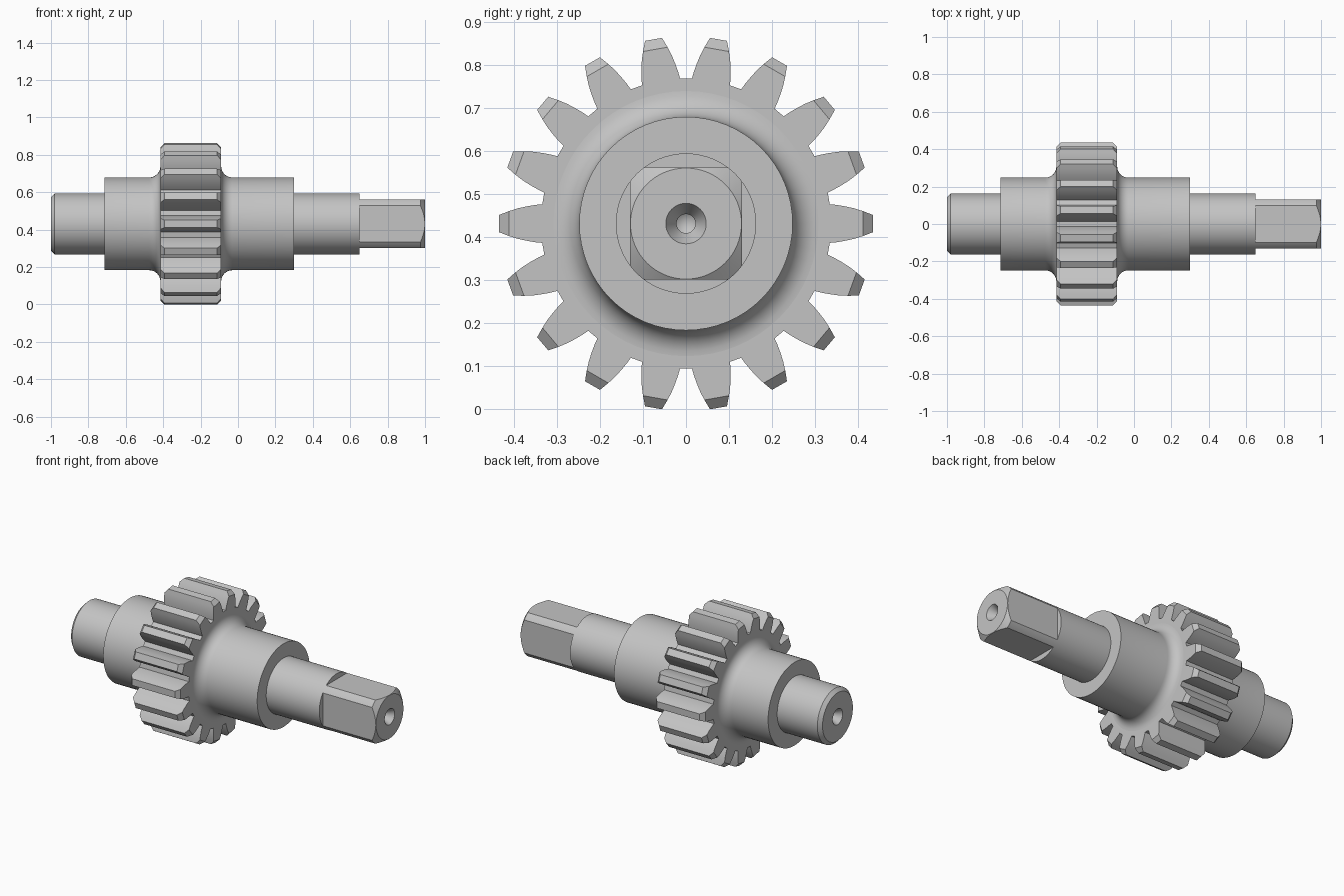
import bpy, bmesh, math
from mathutils import Vector

if "Cube" in bpy.data.objects:
    bpy.data.objects.remove(bpy.data.objects["Cube"])

AXIS_Z = 0.431       # height of the shaft axis
SEGMENTS = 64
SHAFT_R, HUB_R = 0.163, 0.248
GEAR_L, GEAR_R = -0.415, -0.09

steel = bpy.data.materials.new("steel grey")
steel.use_nodes = True
steel.diffuse_color = (0.55, 0.55, 0.55, 1)
steel.node_tree.nodes["Principled BSDF"].inputs["Base Color"].default_value = (0.55, 0.55, 0.55, 1)


def finish(bm, name):
    bmesh.ops.remove_doubles(bm, verts=bm.verts, dist=1e-5)
    bmesh.ops.recalc_face_normals(bm, faces=bm.faces)
    mesh = bpy.data.meshes.new(name)
    bm.to_mesh(mesh)
    bm.free()
    obj = bpy.data.objects.new(name, mesh)
    obj.location.z = AXIS_Z
    mesh.materials.append(steel)
    bpy.context.collection.objects.link(obj)
    bpy.ops.object.select_all(action='DESELECT')
    obj.select_set(True)
    bpy.context.view_layer.objects.active = obj
    bpy.ops.object.shade_smooth_by_angle(angle=math.radians(25))
    return obj


def lathe(profile):
    """Revolve (x, radius) points about the x axis."""
    bm = bmesh.new()
    verts = [bm.verts.new((x, 0, r)) for x, r in profile]
    edges = [bm.edges.new(pair) for pair in zip(verts, verts[1:])]
    bmesh.ops.spin(bm, geom=verts + edges, cent=(0, 0, 0), axis=(1, 0, 0),
                   angle=math.tau, steps=SEGMENTS, use_merge=True)
    bmesh.ops.remove_doubles(bm, verts=bm.verts, dist=1e-5)
    return bm


def centre_hole(end, inward):
    """Countersunk centre drilling, from the bottom out to the end face."""
    return [(end + inward * d, r) for d, r in
            ((0.13, 0), (0.115, 0.022), (0.045, 0.022), (0, 0.047))]


def fillet(face, side, radius=0.06, steps=8):
    """Hub-to-gear fillet, from the hub up to the gear face."""
    arc = []
    for i in range(steps + 1):
        a = math.pi / 2 * i / steps
        arc.append((face + side * radius * (1 - math.sin(a)),
                    HUB_R + radius * (1 - math.cos(a))))
    return arc


# Stepped shaft with hub and fillets
profile = centre_hole(-1, 1)
profile += [(-1, 0.143), (-0.98, SHAFT_R), (-0.715, SHAFT_R), (-0.715, HUB_R)]
profile += fillet(GEAR_L, -1) + fillet(GEAR_R, 1)[::-1]
profile += [(0.3, HUB_R), (0.3, SHAFT_R), (0.65, SHAFT_R), (0.65, 0)]
finish(lathe(profile), "stepped_shaft")

# Square drive end: a chamfered cylinder trimmed by four flats
bm = lathe([(0.64, 0), (0.64, SHAFT_R), (0.975, SHAFT_R), (1, 0.129)]
           + centre_hole(1, -1)[::-1])
for n in ((0, 1, 0), (0, -1, 0), (0, 0, 1), (0, 0, -1)):
    cut = bmesh.ops.bisect_plane(bm, geom=bm.verts[:] + bm.edges[:] + bm.faces[:],
                                 plane_co=Vector(n) * 0.13, plane_no=n, clear_outer=True)
    rim = [e for e in cut["geom_cut"] if isinstance(e, bmesh.types.BMEdge)]
    bmesh.ops.edgeloop_fill(bm, edges=rim)
finish(bm, "square_drive_end")

# Gear: tooth flank as (radius, half width), swept along x with chamfered tips
TEETH = 18
FLANK = [(0.337, 0.045), (0.352, 0.0435), (0.372, 0.040), (0.392, 0.0355),
         (0.412, 0.029), (0.435, 0.020)]


def gear_ring(bm, x, flank):
    ring = []
    for t in range(TEETH):
        centre = math.tau * t / TEETH
        for side, points in ((-1, flank), (1, flank[::-1])):
            for r, w in points:
                a = centre + side * w / r
                ring.append(bm.verts.new((x, r * math.cos(a), r * math.sin(a))))
    return ring


bm = bmesh.new()
chamfered = FLANK[:-1] + [FLANK[-2]]
rings = [gear_ring(bm, GEAR_L, chamfered), gear_ring(bm, GEAR_L + 0.022, FLANK),
         gear_ring(bm, GEAR_R - 0.022, FLANK), gear_ring(bm, GEAR_R, chamfered)]
for a, b in zip(rings, rings[1:]):
    for i in range(len(a)):
        j = (i + 1) % len(a)
        bm.faces.new((a[i], a[j], b[j], b[i]))
for ring in (rings[0], rings[-1]):
    bm.faces.new(ring)
finish(bm, "gear")
